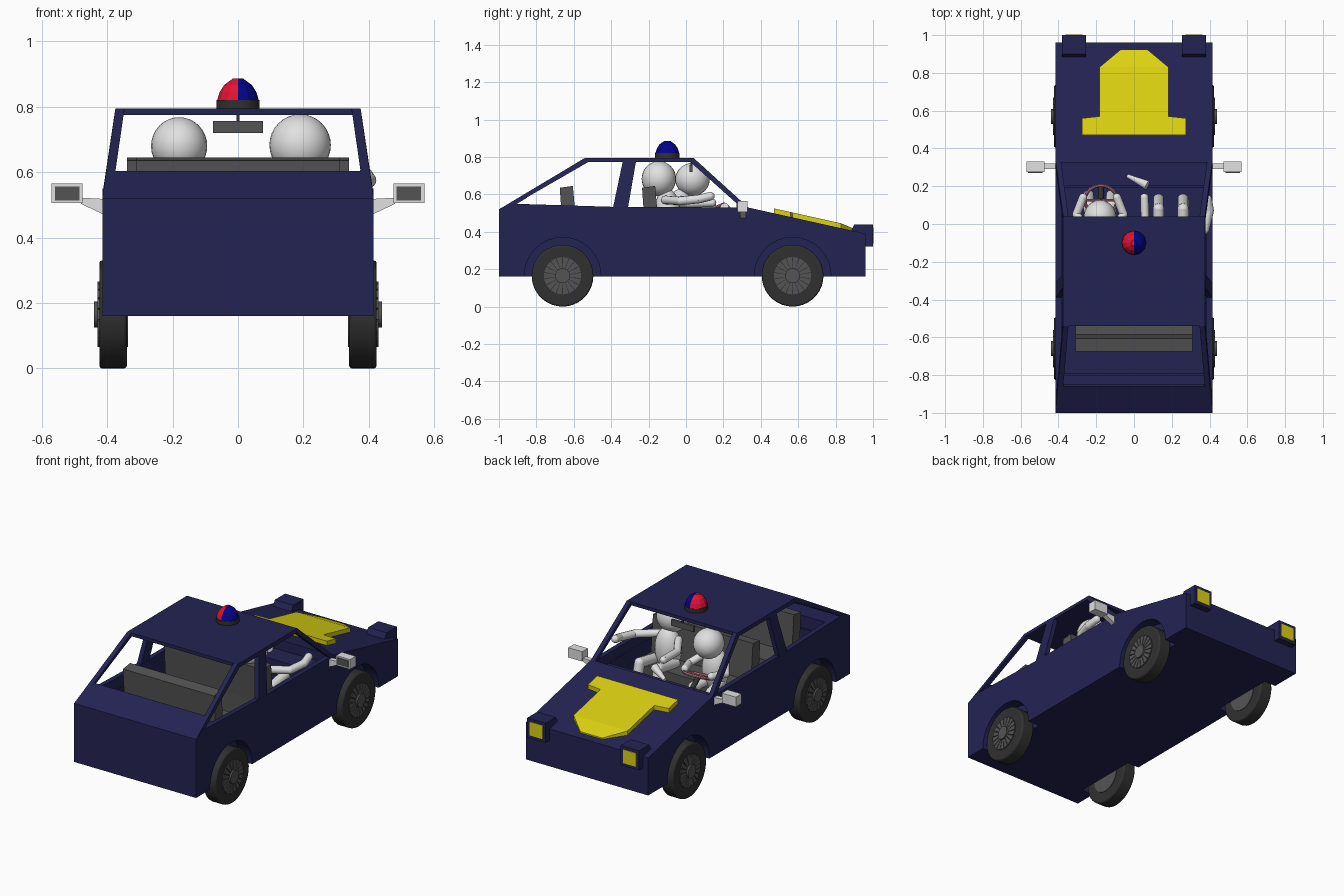
import bpy, bmesh, math
from mathutils import Vector, Matrix

if "Cube" in bpy.data.objects:
    bpy.data.objects.remove(bpy.data.objects["Cube"])


def mat(name, r, g, b):
    m = bpy.data.materials.new(name)
    m.diffuse_color = (r, g, b, 1)
    m.use_nodes = True
    m.node_tree.nodes["Principled BSDF"].inputs["Base Color"].default_value = m.diffuse_color
    return m


NAVY = mat("navy paint", .017, .017, .088)
TIRE = mat("dark rubber", .03, .03, .03)
GRAY = mat("mid gray", .09, .088, .09)
WHITE = mat("white", .75, .75, .75)
YELLOW = mat("yellow", .72, .64, .006)
RED = mat("red", .75, .006, .035)
BLUE = mat("blue", .001, .001, .26)
PINK = mat("pink", .55, .2, .27)


def finish(name, bm, m, smooth=False):
    bmesh.ops.recalc_face_normals(bm, faces=bm.faces)
    me = bpy.data.meshes.new(name)
    bm.to_mesh(me)
    bm.free()
    ob = bpy.data.objects.new(name, me)
    bpy.context.collection.objects.link(ob)
    me.materials.append(m)
    if smooth:
        bpy.ops.object.select_all(action='DESELECT')
        ob.select_set(True)
        bpy.context.view_layer.objects.active = ob
        bpy.ops.object.shade_smooth_by_angle(angle=math.radians(40))
    return ob


def prism(name, pts, offset, m):
    """Extrude a 3D polygon along an offset vector."""
    bm = bmesh.new()
    f = bm.faces.new([bm.verts.new(p) for p in pts])
    r = bmesh.ops.extrude_face_region(bm, geom=[f])
    bmesh.ops.translate(bm, vec=Vector(offset),
                        verts=[v for v in r["geom"] if isinstance(v, bmesh.types.BMVert)])
    return finish(name, bm, m)


def box(name, x, y, z, m):
    return prism(name, [(x[0], y[0], z[0]), (x[1], y[0], z[0]), (x[1], y[1], z[0]), (x[0], y[1], z[0])],
                 (0, 0, z[1] - z[0]), m)


def add_tube(bm, a, b, r1, r2=None, n=24):
    a, b = Vector(a), Vector(b)
    d = b - a
    M = Matrix.Translation((a + b) / 2) @ d.to_track_quat('Z', 'Y').to_matrix().to_4x4()
    bmesh.ops.create_cone(bm, cap_ends=True, segments=n, radius1=r1,
                          radius2=r1 if r2 is None else r2, depth=d.length, matrix=M)


def tube(name, a, b, r1, m, r2=None, n=24):
    bm = bmesh.new()
    add_tube(bm, a, b, r1, r2, n)
    return finish(name, bm, m, True)


def ball(name, c, r, m):
    bm = bmesh.new()
    bmesh.ops.create_uvsphere(bm, u_segments=24, v_segments=16, radius=1,
                              matrix=Matrix.Translation(c) @ Matrix.Diagonal((*r, 1)))
    return finish(name, bm, m, True)


def limb(name, pts, r):
    bm = bmesh.new()
    for p in pts:
        bmesh.ops.create_uvsphere(bm, u_segments=12, v_segments=8, radius=r, matrix=Matrix.Translation(p))
    for a, b in zip(pts, pts[1:]):
        add_tube(bm, a, b, r, n=12)
    return finish(name, bm, WHITE, True)


def cut(ob, cutter):
    cutter.hide_render = True
    cutter.hide_viewport = True
    mod = ob.modifiers.new("cut", 'BOOLEAN')
    mod.operation = 'DIFFERENCE'
    mod.solver = 'EXACT'
    mod.object = cutter


# lower body with open cabin and wheel arches
profile = [(-1, .16), (-1, .52), (-.93, .55), (-.38, .533), (.33, .53), (.96, .39), (.96, .16)]
body = prism("body", [(-.415, y, z) for y, z in profile], (.83, 0, 0), NAVY)
cut(body, box("cabin_cutter_upper", (-.385, .385), (-.8, .325), (.47, .8), NAVY))
cut(body, box("cabin_cutter_rear", (-.384, .384), (-.79, .2), (.385, .5), NAVY))
cut(body, box("cabin_cutter_floor", (-.383, .383), (-.42, .19), (.2, .42), NAVY))
WHEELS = (-.66, .57)
for s in (-1, 1):
    for y in WHEELS:
        cut(body, tube("arch_cutter", (s * .335, y, .165), (s * .5, y, .165), .205, NAVY, n=32))

# roof, pillars and rear hatch panel
prism("roof", [(-.375, -.54, .795), (.375, -.54, .795), (.375, .04, .795), (-.375, .04, .795)],
      (0, 0, -.02), NAVY)


def on_side(s, y, z):
    return (s * (.415 - .04 * max(0, z - .53) / .265), y, z)


PILLARS = {
    "rear_pillar": [(-1, .52), (-.54, .795), (-.515, .777), (-.93, .538)],
    "middle_pillar": [(-.39, .53), (-.335, .79), (-.265, .79), (-.31, .53)],
    "front_pillar": [(.01, .785), (.04, .795), (.335, .528), (.295, .53)],
    "roof_rail": [(-.54, .795), (.04, .795), (.03, .772), (-.53, .772)]}
for s in (-1, 1):
    for name, poly in PILLARS.items():
        prism(name, [on_side(s, y, z) for y, z in poly], (-s * .028, 0, 0), NAVY)
prism("hatch_panel", [(-.413, -1, .52), (.413, -1, .52), (.403, -.86, .603), (-.403, -.86, .603)],
      (0, .012, -.02), NAVY)

# wheels with spoked rims
for s in (-1, 1):
    for y in WHEELS:
        c = lambda x: (s * x, y, .165)
        tire = tube("tire", c(.34), c(.424), .165, TIRE, n=36)
        bev = tire.modifiers.new("shoulder", 'BEVEL')
        bev.width, bev.segments, bev.limit_method = .008, 2, 'ANGLE'
        tube("inner_rim", c(.337), c(.345), .1, GRAY, n=32)
        bm = bmesh.new()
        for k in range(18):
            a = k * math.tau / 18
            pt = lambda r, t: bm.verts.new((s * .424, y + r * math.cos(a + t), .165 + r * math.sin(a + t)))
            f = bm.faces.new([pt(.03, -.15), pt(.1, -.15), pt(.1, .15), pt(.03, .15)])
            r = bmesh.ops.extrude_face_region(bm, geom=[f])
            bmesh.ops.translate(bm, vec=(s * .006, 0, 0),
                                verts=[v for v in r["geom"] if isinstance(v, bmesh.types.BMVert)])
        finish("rim_spokes", bm, GRAY)
        tube("hub", c(.42), c(.44), .04, GRAY)

# headlight pods
for s in (-1, 1):
    x0 = .255 if s > 0 else -.38
    pod = [(.88, .4), (.9, .44), (1, .44), (1, .32), (.95, .32)]
    prism("headlight_pod", [(x0, y, z) for y, z in pod], (.125, 0, 0), NAVY)
    box("headlight_lens", (x0 + .018, x0 + .107), (.999, 1.003), (.338, .422), YELLOW)

# raised hat-shaped badge lying on the sloping hood
half = [(.275, .47), (.275, .56), (.183, .57), (.183, .83), (.075, .92)]
outline = half + [(-x, y) for x, y in reversed(half)]
bm = bmesh.new()
hood = lambda y: .53 - (y - .33) * .222
low = [bm.verts.new((x, y, hood(y) - .005)) for x, y in outline]
top = [bm.verts.new((x, y, hood(y) + (.026 if y < .9 else .008))) for x, y in outline]
bm.faces.new(low)
bm.faces.new(top)
for i in range(len(low)):
    j = (i + 1) % len(low)
    bm.faces.new((low[i], low[j], top[j], top[i]))
bmesh.ops.triangulate(bm, faces=[f for f in bm.faces if len(f.verts) > 4])
finish("hood_badge", bm, YELLOW)

# two-colour roof beacon
tube("beacon_base", (0, -.1, .79), (0, -.1, .82), .066, TIRE, n=16)
bm = bmesh.new()
rings = [[bm.verts.new((r * math.cos(k * math.tau / 12 + math.pi / 2),
                        -.1 + r * math.sin(k * math.tau / 12 + math.pi / 2), z)) for k in range(12)]
         for r, z in ((.064, .819), (.056, .845), (.042, .867), (.016, .886))]
for a, b in zip(rings, rings[1:]):
    for k in range(12):
        bm.faces.new((a[k], a[(k + 1) % 12], b[(k + 1) % 12], b[k]))
bm.faces.new(rings[-1][:7])
bm.faces.new(rings[-1][6:] + rings[-1][:1])
beacon = finish("beacon_dome", bm, RED)
beacon.data.materials.append(BLUE)
for p in beacon.data.polygons:
    p.material_index = int(p.center.x > 0)

# side mirrors and rear-view mirror
for s in (-1, 1):
    arm = [(.41, .47), (.48, .503), (.48, .522), (.41, .518)]
    prism("mirror_arm", [(s * x, .29, z) for x, z in arm], (0, .03, 0), WHITE)
    box("mirror_case", (s * .475, s * .57), (.275, .33), (.505, .565), WHITE)
    box("mirror_glass", (s * .485, s * .56), (.271, .276), (.514, .556), GRAY)
box("cabin_mirror", (-.076, .076), (.02, .035), (.72, .757), GRAY)
box("cabin_mirror_stem", (-.005, .005), (.025, .035), (.75, .78), TIRE)

# bench seats with slightly reclined backs
for name, y, floor, w in (("rear_seat", -.63, .385, .31), ("front_seat", -.19, .2, .34)):
    back = [(y - .03, .42), (y - .045, .635), (y + .025, .645), (y + .045, .42)]
    prism(name + "_back", [(-w, a, z) for a, z in back], (2 * w, 0, 0), GRAY)
    box(name + "_cushion", (-w, w), (y - .03, y + .21), (floor, .42), GRAY)

# steering wheel and column
bm = bmesh.new()
M = Matrix.Translation((-.175, .125, .515)) @ Matrix.Rotation(.4, 4, 'X')
N = 28
ring = [[bm.verts.new(M @ Vector(((.085 + .009 * math.cos(j * math.tau / 8)) * math.cos(i * math.tau / N),
                                  (.085 + .009 * math.cos(j * math.tau / 8)) * math.sin(i * math.tau / N),
                                  .009 * math.sin(j * math.tau / 8)))) for j in range(8)] for i in range(N)]
for i in range(N):
    for j in range(8):
        a, b, k = ring[i], ring[(i + 1) % N], (j + 1) % 8
        bm.faces.new((a[j], b[j], b[k], a[k]))
add_tube(bm, M @ Vector((-.085, 0, 0)), M @ Vector((.085, 0, 0)), .007, n=8)
finish("steering_wheel", bm, PINK, True)
tube("steering_column", (-.175, .125, .51), (-.175, .24, .42), .015, TIRE, n=12)
tube("dash_handset", (-.035, .255, .5), (.07, .205, .53), .01, WHITE, .025, 16)

# driver
ball("driver_head", (-.18, .035, .68), (.086, .092, .088), WHITE)
ball("driver_torso", (-.18, -.03, .5), (.08, .07, .13), WHITE)
for s in (-1, 1):
    limb("driver_arm", [(-.18 + s * .075, -.02, .57), (-.18 + s * .125, .05, .53), (-.18 + s * .09, .14, .54)], .022)
    limb("driver_leg", [(-.18 + s * .04, -.03, .43), (-.18 + s * .06, .1, .42), (-.18 + s * .06, .15, .25)], .03)

# passenger, one arm resting on the window sill
ball("passenger_head", (.19, -.145, .683), (.094, .092, .094), WHITE)
ball("passenger_torso", (.19, -.1, .5), (.08, .07, .13), WHITE)
limb("passenger_arm_outer", [(.26, -.11, .57), (.375, -.03, .565), (.4, .07, .575), (.39, .13, .59)], .023)
limb("passenger_arm_inner", [(.12, -.1, .57), (.06, 0, .55), (.055, .14, .555)], .022)
for x in (.13, .26):
    limb("passenger_leg", [(x, -.08, .43), (x, .08, .46), (x, .13, .25)], .03)
